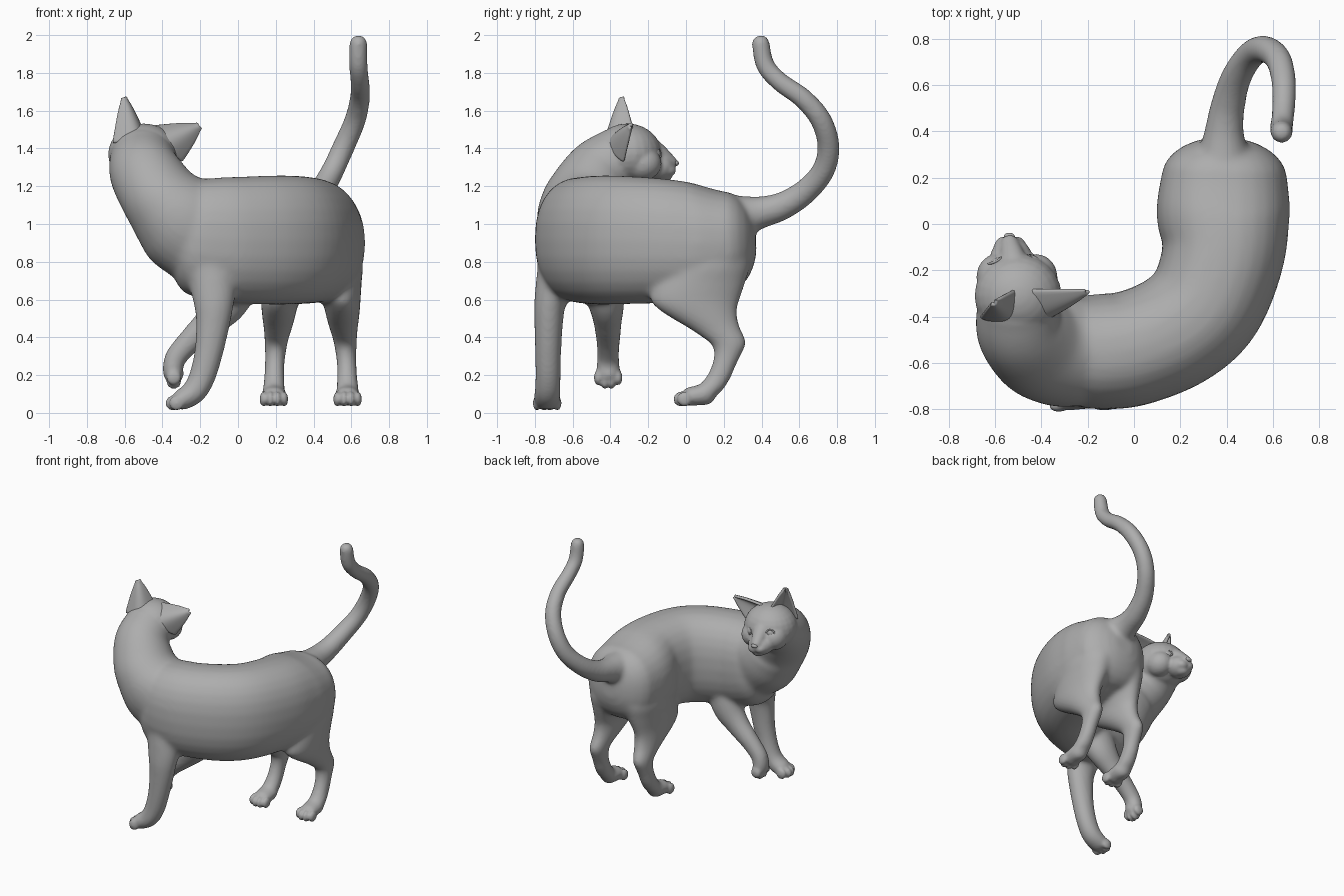
import bpy, bmesh, math
from mathutils import Vector, Matrix
from mathutils.bvhtree import BVHTree

cube = bpy.data.objects.get("Cube")
if cube:
    bpy.data.objects.remove(cube, do_unlink=True)

grey = bpy.data.materials.new("plain grey")
grey.use_nodes = True
grey.diffuse_color = (0.42, 0.42, 0.42, 1)
grey.node_tree.nodes["Principled BSDF"].inputs["Base Color"].default_value = (0.42, 0.42, 0.42, 1)


def make_object(name, bm):
    bmesh.ops.recalc_face_normals(bm, faces=bm.faces)
    mesh = bpy.data.meshes.new(name)
    bm.to_mesh(mesh)
    bm.free()
    ob = bpy.data.objects.new(name, mesh)
    bpy.context.collection.objects.link(ob)
    mesh.materials.append(grey)
    for p in mesh.polygons:
        p.use_smooth = True
    return ob


def catmull(p0, p1, p2, p3, t):
    return [0.5 * (2 * b + (c - a) * t + (2 * a - 5 * b + 4 * c - d) * t * t
                   + (3 * b - a - 3 * c + d) * t ** 3) for a, b, c, d in zip(p0, p1, p2, p3)]


def loft(bm, pts, ref, cap=0.9, power=2.0, level=False, sides=28, steps=6):
    """Closed tube through (x, y, z, radius along ref, radius across); level keeps sections flat."""
    ref = Vector(ref)
    ext = [pts[0]] + list(pts) + [pts[-1]]
    samples = [catmull(*ext[i:i + 4], k / steps) for i in range(len(pts) - 1) for k in range(steps)]
    samples.append(list(pts[-1]))
    rings = []
    n = len(samples)
    for i, s in enumerate(samples):
        t = (Vector(samples[min(i + 1, n - 1)][:3]) - Vector(samples[max(i - 1, 0)][:3])).normalized()
        if level:
            t = Vector((0, 0, -1))
        a = (ref - t * ref.dot(t)).normalized()
        rings.append((Vector(s[:3]), t, a, t.cross(a), s[3], s[4]))

    # rounded ends
    def end_cap(ring, sign):
        c, t, a, b, ra, rb = ring
        out = []
        for k in range(1, 6):
            ang = k / 6 * math.pi / 2
            f = math.cos(ang)
            out.append((c + t * sign * cap * min(ra, rb) * math.sin(ang), t, a, b, ra * f, rb * f))
        return out
    rings = end_cap(rings[0], -1)[::-1] + rings + end_cap(rings[-1], 1)

    def rounded(v):
        return math.copysign(abs(v) ** (2 / power), v)
    angs = [2 * math.pi * j / sides for j in range(sides)]
    loops = [[bm.verts.new(c + a * ra * rounded(math.cos(g)) + b * rb * rounded(math.sin(g)))
              for g in angs] for c, t, a, b, ra, rb in rings]
    for l0, l1 in zip(loops, loops[1:]):
        for j in range(sides):
            k = (j + 1) % sides
            bm.faces.new((l0[j], l0[k], l1[k], l1[j]))
    bm.faces.new(loops[0][::-1])
    bm.faces.new(loops[-1])


def ball(bm, c, r, rot=None):
    m = Matrix.Translation(c) @ (rot or Matrix()) @ Matrix.Diagonal((*r, 1))
    bmesh.ops.create_uvsphere(bm, u_segments=24, v_segments=14, radius=1, matrix=m)


def toes(bm, c, side, forward, r=0.035):
    """Four toes in a shallow arc across the front of a paw."""
    c, side, forward = Vector(c), Vector(side), Vector(forward)
    for i in range(4):
        k = i - 1.5
        ball(bm, c + side * k * 0.036 + forward * (0.012 - 0.010 * k * k),
             [r * (0.62 if abs(side[j]) > 0.5 else 1.15) for j in range(3)])


def fuse(ob, voxel, iterations):
    """Merge overlapping volumes into one smooth skin."""
    bpy.context.view_layer.objects.active = ob
    rm = ob.modifiers.new("fuse", 'REMESH')
    rm.mode = 'VOXEL'
    rm.voxel_size = voxel
    rm.use_smooth_shade = True
    sm = ob.modifiers.new("soften", 'SMOOTH')
    sm.factor = 0.5
    sm.iterations = iterations
    for name in ("fuse", "soften"):
        bpy.ops.object.modifier_apply(modifier=name)


# torso, bent round to the side
bm = bmesh.new()
loft(bm, [(0.39, 0.20, 0.905, 0.27, 0.272), (0.385, 0.05, 0.90, 0.312, 0.288),
          (0.385, -0.13, 0.91, 0.33, 0.265), (0.31, -0.34, 0.915, 0.34, 0.255),
          (0.18, -0.46, 0.915, 0.342, 0.252), (0.0, -0.535, 0.915, 0.335, 0.25),
          (-0.12, -0.55, 0.92, 0.328, 0.25), (-0.20, -0.55, 0.93, 0.315, 0.245)],
     (0, 0, 1), cap=0.65, power=2.3)

# neck and chest
loft(bm, [(-0.17, -0.55, 0.90, 0.25, 0.22), (-0.28, -0.55, 1.00, 0.265, 0.24),
          (-0.355, -0.545, 1.075, 0.235, 0.235), (-0.42, -0.525, 1.155, 0.205, 0.218),
          (-0.49, -0.455, 1.27, 0.188, 0.192), (-0.505, -0.36, 1.35, 0.165, 0.175)], (0, 0, 1))

# tail
loft(bm, [(0.385, 0.25, 1.03, 0.13, 0.13), (0.387, 0.34, 1.05, 0.10, 0.10),
          (0.39, 0.41, 1.065, 0.084, 0.084),
          (0.405, 0.51, 1.095, 0.075, 0.075), (0.44, 0.63, 1.17, 0.067, 0.067),
          (0.50, 0.725, 1.28, 0.062, 0.062), (0.56, 0.755, 1.41, 0.060, 0.060),
          (0.62, 0.715, 1.55, 0.058, 0.058), (0.645, 0.62, 1.665, 0.055, 0.055),
          (0.645, 0.50, 1.75, 0.052, 0.052), (0.637, 0.42, 1.84, 0.051, 0.051),
          (0.637, 0.395, 1.96, 0.049, 0.049)], (1, 0, 0))

# hind legs, mirrored about the hips: (sideways, front y, back y, z, half width)
HIP_X = 0.385
thigh = [(0.09, -0.02, 0.32, 0.90, 0.13), (0.125, -0.10, 0.342, 0.80, 0.148),
         (0.145, -0.17, 0.315, 0.69, 0.125), (0.160, -0.19, 0.285, 0.60, 0.104),
         (0.167, -0.15, 0.272, 0.55, 0.094), (0.170, -0.075, 0.274, 0.50, 0.086),
         (0.174, 0.01, 0.288, 0.45, 0.076), (0.180, 0.085, 0.312, 0.40, 0.066),
         (0.184, 0.135, 0.318, 0.36, 0.060), (0.187, 0.147, 0.295, 0.31, 0.055),
         (0.191, 0.135, 0.265, 0.25, 0.053), (0.193, 0.105, 0.240, 0.19, 0.055),
         (0.195, 0.05, 0.200, 0.125, 0.060), (0.195, 0.02, 0.16, 0.09, 0.060)]
for s in (1, -1):
    loft(bm, [(HIP_X + s * d, (f + b) / 2, z, w, (b - f) / 2) for d, f, b, z, w in thigh],
         (1, 0, 0), level=True)
    loft(bm, [(HIP_X + s * 0.195, y, z, 0.067, 0.053)
              for y, z in ((0.10, 0.10), (0.06, 0.093), (0.02, 0.086))], (1, 0, 0))

# standing front leg
loft(bm, [(-0.16, -0.61, 0.93, 0.11, 0.12), (-0.145, -0.65, 0.80, 0.13, 0.15),
          (-0.132, -0.69, 0.68, 0.108, 0.128),
          (-0.128, -0.72, 0.58, 0.085, 0.108), (-0.132, -0.727, 0.48, 0.077, 0.092),
          (-0.155, -0.73, 0.32, 0.070, 0.077), (-0.19, -0.73, 0.19, 0.068, 0.071),
          (-0.235, -0.733, 0.11, 0.070, 0.066), (-0.30, -0.735, 0.068, 0.072, 0.057)], (0, 1, 0))

# raised front leg
loft(bm, [(0.0, -0.47, 0.78, 0.13, 0.15), (-0.055, -0.425, 0.60, 0.10, 0.12),
          (-0.14, -0.415, 0.49, 0.077, 0.087), (-0.25, -0.412, 0.385, 0.064, 0.067),
          (-0.325, -0.412, 0.30, 0.059, 0.060), (-0.345, -0.412, 0.24, 0.064, 0.055),
          (-0.34, -0.412, 0.20, 0.068, 0.055)], (0, 1, 0))

cat = make_object("body", bm)
fuse(cat, 0.012, 18)

# skull, muzzle and toes join the softened body
bm = bmesh.new()
bm.from_mesh(cat.data)
HEAD = Vector((-0.50, -0.31, 1.37))
ball(bm, HEAD, (0.188, 0.182, 0.162))
ball(bm, (-0.595, -0.23, 1.34), (0.085, 0.10, 0.09))
ball(bm, (-0.42, -0.23, 1.32), (0.09, 0.10, 0.09))
loft(bm, [(-0.505, -0.25, 1.445, 0.07, 0.06), (-0.52, -0.16, 1.385, 0.058, 0.052),
          (-0.537, -0.08, 1.325, 0.038, 0.035)], (1, 0, 0))
ball(bm, (-0.53, -0.15, 1.30), (0.092, 0.092, 0.074))
ball(bm, (-0.558, -0.102, 1.295), (0.047, 0.050, 0.037))
ball(bm, (-0.510, -0.102, 1.285), (0.047, 0.050, 0.037))
ball(bm, (-0.53, -0.120, 1.252), (0.045, 0.047, 0.030))
for s in (1, -1):
    toes(bm, (HIP_X + s * 0.195, -0.018, 0.073), (1, 0, 0), (0, -1, 0))
toes(bm, (-0.335, -0.735, 0.052), (0, 1, 0), (-1, 0, 0))
toes(bm, (-0.34, -0.412, 0.176), (0, 1, 0), (0, 0, -1))
bpy.data.objects.remove(cat, do_unlink=True)
cat = make_object("cat_body", bm)
fuse(cat, 0.010, 4)
for p in cat.data.polygons:
    p.use_smooth = True


# ears: curved, tapering shells
def ear(name, left, right, tip, bulge):
    left, right, tip, bulge = map(Vector, (left, right, tip, bulge))
    left, right = left.lerp(HEAD, 0.10), right.lerp(HEAD, 0.10)
    mid = left.lerp(right, 0.5)
    rows, cols = 12, 12
    bm = bmesh.new()
    grid = []
    for i in range(rows + 1):
        v = i / rows
        width = max((1 - v) ** 0.75, 0.12)
        grid.append([bm.verts.new(left.lerp(right, 0.5 + (j / cols - 0.5) * width) + (tip - mid) * v
                                  + bulge * math.sin(math.pi * j / cols) * width)
                     for j in range(cols + 1)])
    for a, b in zip(grid, grid[1:]):
        for j in range(cols):
            bm.faces.new((a[j], a[j + 1], b[j + 1], b[j]))
    ob = make_object(name, bm)
    sol = ob.modifiers.new("thickness", 'SOLIDIFY')
    sol.thickness = 0.02
    sol.offset = 0
    ob.modifiers.new("round", 'SUBSURF').levels = 1


ear("upright_ear", (-0.685, -0.41, 1.43), (-0.505, -0.27, 1.50), (-0.608, -0.335, 1.672), (0.055, -0.075, 0))
ear("sideways_ear", (-0.44, -0.275, 1.535), (-0.275, -0.33, 1.32), (-0.20, -0.285, 1.52), (-0.03, -0.105, 0.01))

# eyes with lid rims, set on the face surface
bm = bmesh.new()
bm.from_mesh(cat.data)
tree = BVHTree.FromBMesh(bm)
bm.free()
for name, x, z, lean in (("outer", -0.602, 1.397, -0.4), ("inner", -0.428, 1.375, 0.45)):
    hit = tree.ray_cast(Vector((x, 1, z)), Vector((0, -1, 0)))[0] or Vector((x, -0.15, z))
    aim = Vector((lean, 0.9, 0.2)).normalized()
    quat = aim.to_track_quat('Z', 'Y')
    bm = bmesh.new()
    ball(bm, hit - aim * 0.006, (0.026, 0.022, 0.011), quat.to_matrix().to_4x4())
    make_object(name + "_eye", bm)
    bpy.ops.mesh.primitive_torus_add(location=hit - aim * 0.004, rotation=quat.to_euler(),
                                     major_radius=0.027, minor_radius=0.006,
                                     major_segments=28, minor_segments=8)
    lid = bpy.context.object
    lid.name = name + "_eyelid"
    lid.scale = (1.05, 0.85, 1)
    lid.data.materials.append(grey)
    for p in lid.data.polygons:
        p.use_smooth = True

# nose
bm = bmesh.new()
ball(bm, (-0.538, -0.054, 1.322), (0.024, 0.016, 0.015))
make_object("nose", bm)
